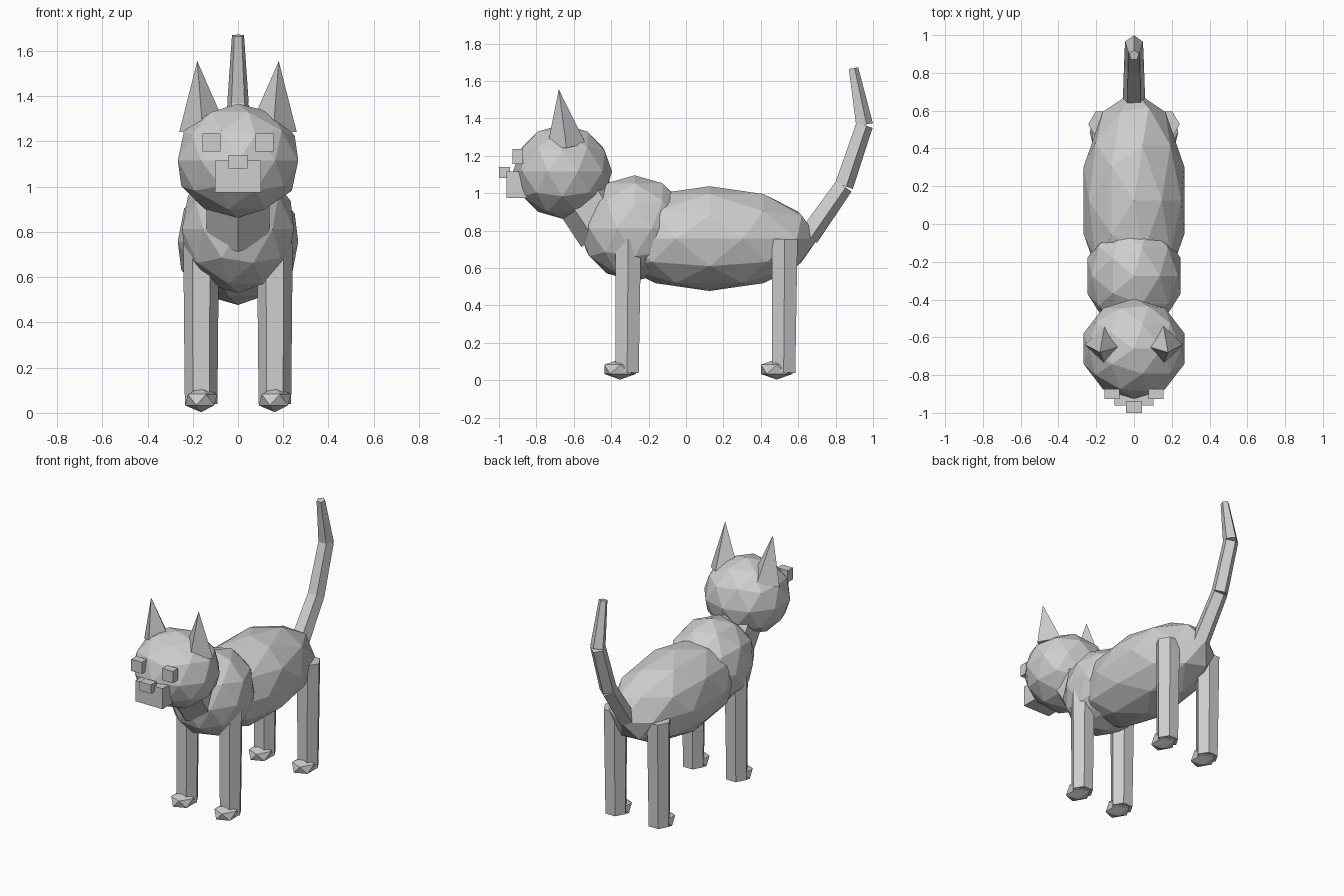
import bpy, bmesh, math
from mathutils import Vector, Matrix

cube = bpy.data.objects.get("Cube")
if cube:
    bpy.data.objects.remove(cube, do_unlink=True)

# Single flat colour
grey = bpy.data.materials.new("light_grey")
grey.use_nodes = True
COLOUR = (0.62, 0.62, 0.62, 1)
grey.diffuse_color = COLOUR
grey.node_tree.nodes["Principled BSDF"].inputs["Base Color"].default_value = COLOUR


def finish(name, bm):
    bmesh.ops.recalc_face_normals(bm, faces=bm.faces)
    mesh = bpy.data.meshes.new(name)
    bm.to_mesh(mesh)
    bm.free()
    mesh.materials.append(grey)
    obj = bpy.data.objects.new(name, mesh)
    bpy.context.collection.objects.link(obj)
    return obj


def placed(centre, size):
    return Matrix.Translation(centre) @ Matrix.Diagonal((*size, 1))


def ball(name, centre, radii, detail=2):
    bm = bmesh.new()
    bmesh.ops.create_icosphere(bm, subdivisions=detail, radius=1, matrix=placed(centre, radii))
    return finish(name, bm)


def box(name, centre, size):
    bm = bmesh.new()
    bmesh.ops.create_cube(bm, size=1, matrix=placed(centre, size))
    return finish(name, bm)


def tube(name, start, end, r0, r1, sides, corner):
    """Tapered prism from start to end, with one corner facing the given direction."""
    start, end, corner = Vector(start), Vector(end), Vector(corner)
    axis = (end - start).normalized()
    u = (corner - axis * corner.dot(axis)).normalized()
    v = axis.cross(u)
    bm = bmesh.new()
    rings = []
    for p, r in ((start, r0), (end, r1)):
        angles = [math.tau * i / sides for i in range(sides)]
        rings.append([bm.verts.new(p + r * (u * math.cos(a) + v * math.sin(a))) for a in angles])
    low, high = rings
    for i in range(sides):
        j = (i + 1) % sides
        bm.faces.new((low[i], low[j], high[j], high[i]))
    bm.faces.new(low)
    bm.faces.new(high)
    bmesh.ops.remove_doubles(bm, verts=bm.verts, dist=0.0005)
    return finish(name, bm)


# Torso, neck and head
ball("body", (0, 0.125, 0.757), (0.28, 0.58, 0.28))
ball("chest", (0, -0.275, 0.812), (0.26, 0.30, 0.283))
tube("neck", (0, -0.426, 0.80), (0, -0.63, 1.11), 0.16, 0.16, 6, (0, -1, 0))
ball("head", (0, -0.66, 1.115), (0.28, 0.265, 0.252))

# Face
box("muzzle", (0, -0.90, 1.045), (0.205, 0.12, 0.14))
box("nose", (0, -0.97, 1.11), (0.085, 0.06, 0.06))

# Paired parts
for side, s in (("left", 1), ("right", -1)):
    box("eye_" + side, (s * 0.117, -0.90, 1.195), (0.08, 0.055, 0.08))
    tube("ear_" + side, (s * 0.155, -0.64, 1.25), (s * 0.18, -0.68, 1.555),
         0.105, 0, 4, (1, 0, 0))
    for end, y in (("front", -0.312), ("back", 0.525)):
        x = s * 0.163
        tube(f"{end}_leg_{side}", (x, y - 0.003, 0.04), (x, y + 0.003, 0.755),
             0.072, 0.079, 6, (1, 0, 0))
        ball(f"{end}_paw_{side}", (x, y - 0.04, 0.058), (0.08, 0.1, 0.055), 1)

# Tail in three tapering segments
joints = [(0, 0.65, 0.77), (0, 0.84, 1.04), (0, 0.95, 1.365), (0, 0.893, 1.668)]
radii = [0.062, 0.055, 0.05, 0.028]
for i, part in enumerate(("base", "middle", "tip")):
    tube("tail_" + part, joints[i], joints[i + 1], radii[i], radii[i + 1], 5, (0, 1, 0))
